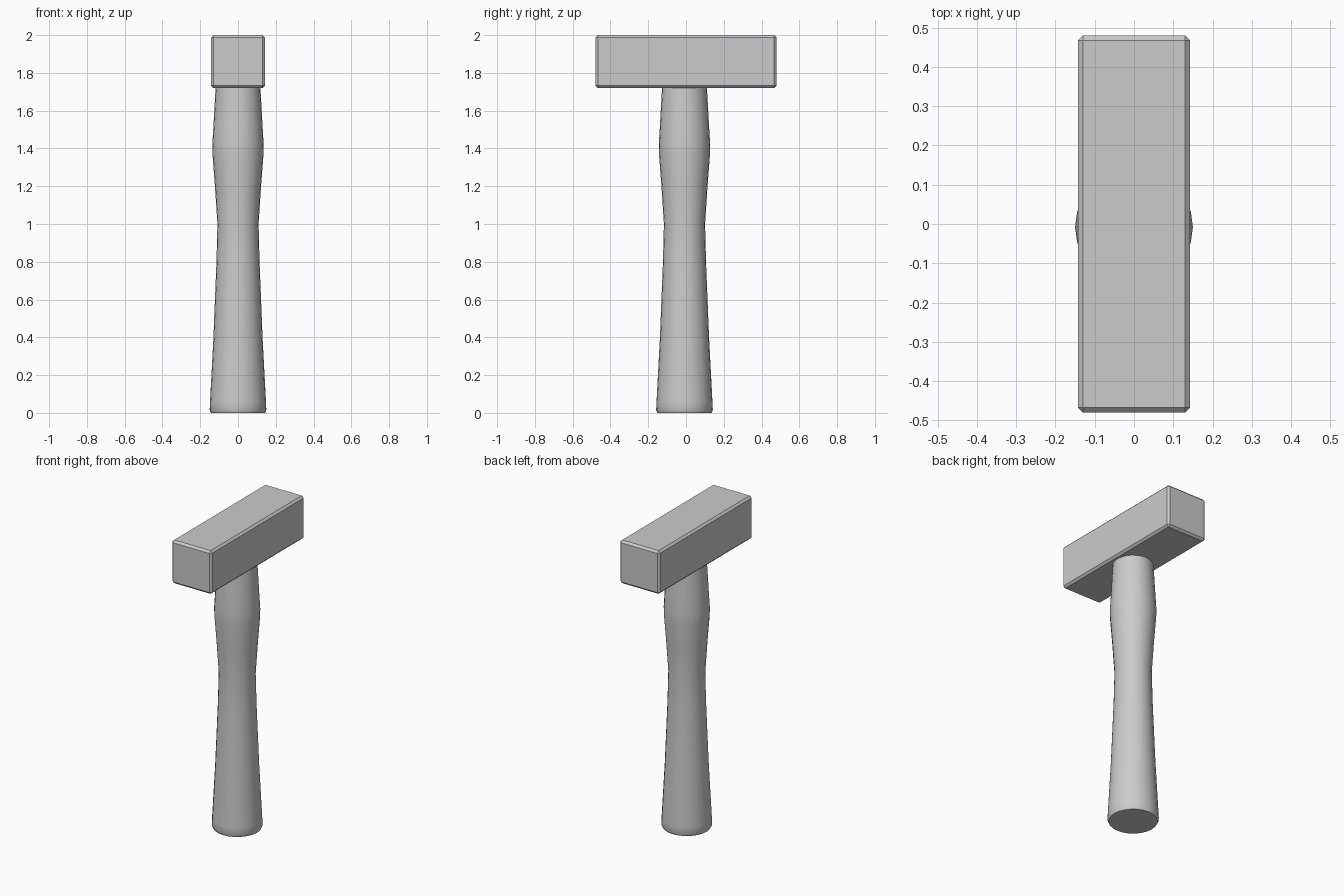
import bpy, bmesh
from math import cos, sin, tau, radians

if "Cube" in bpy.data.objects:
    bpy.data.objects.remove(bpy.data.objects["Cube"])


def add_object(name, bm, angle):
    bmesh.ops.recalc_face_normals(bm, faces=bm.faces)
    mesh = bpy.data.meshes.new(name)
    bm.to_mesh(mesh)
    bm.free()
    obj = bpy.data.objects.new(name, mesh)
    bpy.context.collection.objects.link(obj)
    bpy.ops.object.select_all(action='DESELECT')
    obj.select_set(True)
    bpy.context.view_layer.objects.active = obj
    bpy.ops.object.shade_smooth_by_angle(angle=radians(angle))
    return obj


def lathe(name, profile, sides, y):
    bm = bmesh.new()
    rings = [[bm.verts.new((r * cos(tau * i / sides), y + r * sin(tau * i / sides), z))
              for i in range(sides)] for r, z in profile]
    for a, b in zip(rings, rings[1:]):
        for i in range(sides):
            j = (i + 1) % sides
            bm.faces.new((a[i], a[j], b[j], b[i]))
    bm.faces.new(rings[0])
    bm.faces.new(rings[-1])
    return add_object(name, bm, 40)


# Handle: turned grip, swelling at the butt and below the head
lathe("handle", [(0.143, 0.0), (0.150, 0.015), (0.148, 0.06), (0.130, 0.4),
                 (0.114, 0.8), (0.109, 1.0), (0.122, 1.2), (0.135, 1.37),
                 (0.136, 1.42), (0.130, 1.52), (0.120, 1.70), (0.117, 1.76)],
      24, -0.008)

# Head: long block with narrow chamfers
bm = bmesh.new()
bmesh.ops.create_cube(bm, size=1)
bmesh.ops.scale(bm, vec=(0.286, 0.96, 0.28), verts=bm.verts)
bmesh.ops.bevel(bm, geom=bm.edges[:], offset=0.013, segments=1,
                affect='EDGES', profile=0.5)
bmesh.ops.translate(bm, vec=(0, 0, 1.86), verts=bm.verts)
add_object("head", bm, 30)
